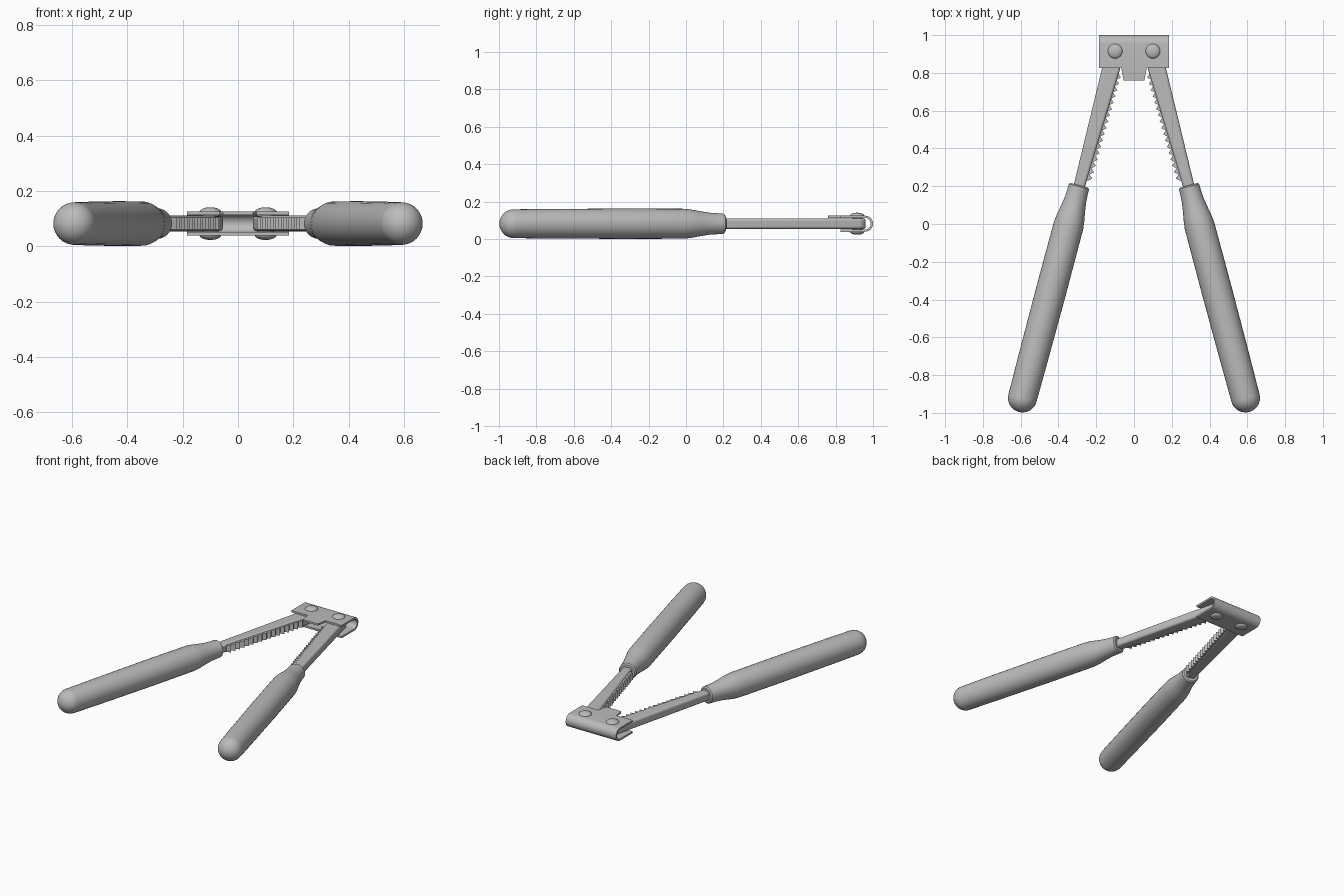
import bpy, bmesh, math
from mathutils import Matrix

cube = bpy.data.objects.get("Cube")
if cube:
    bpy.data.objects.remove(cube)

GREY = (0.5, 0.5, 0.5, 1)
metal = bpy.data.materials.new("plain_grey")
metal.use_nodes = True
metal.diffuse_color = GREY
metal.node_tree.nodes["Principled BSDF"].inputs["Base Color"].default_value = GREY

MID = 0.082                                  # height of the tool's mid plane
PIVOT = (0.10, 0.915)
SPLAY = math.atan2(0.49, 1.835)


def finish(bm, name, matrix=None, bevel=0.0, angle=35):
    if matrix:
        bm.transform(matrix)
    bmesh.ops.recalc_face_normals(bm, faces=bm.faces[:])
    mesh = bpy.data.meshes.new(name)
    bm.to_mesh(mesh)
    bm.free()
    mesh.materials.append(metal)
    obj = bpy.data.objects.new(name, mesh)
    bpy.context.collection.objects.link(obj)
    bpy.ops.object.select_all(action="DESELECT")
    obj.select_set(True)
    bpy.context.view_layer.objects.active = obj
    if bevel:
        mod = obj.modifiers.new("rounded_edges", "BEVEL")
        mod.width, mod.segments = bevel, 4
        mod.limit_method, mod.angle_limit = "ANGLE", math.radians(50)
    bpy.ops.object.shade_smooth_by_angle(angle=math.radians(angle))
    return obj


def prism(points, low, high):
    """Extrude an outline in x and y from low to high."""
    bm = bmesh.new()
    face = bm.faces.new([bm.verts.new((x, y, low)) for x, y in points])
    top = bmesh.ops.extrude_face_region(bm, geom=[face])["geom"]
    verts = [v for v in top if isinstance(v, bmesh.types.BMVert)]
    bmesh.ops.translate(bm, vec=(0, 0, high - low), verts=verts)
    return bm


def lathe(profile, steps):
    """Turn (radius, height) points around z."""
    bm = bmesh.new()
    verts = [bm.verts.new((r, 0, h)) for r, h in profile]
    edges = [bm.edges.new(pair) for pair in zip(verts, verts[1:])]
    bmesh.ops.spin(bm, geom=verts + edges, cent=(0, 0, 0), axis=(0, 0, 1),
                   angle=math.tau, steps=steps, use_merge=True)
    bmesh.ops.remove_doubles(bm, verts=bm.verts[:], dist=0.0001)
    return bm


def arc(cx, cy, r, start, end, n):
    turns = [math.radians(start + (end - start) * i / n) for i in range(n + 1)]
    return [(cx + r * math.cos(t), cy + r * math.sin(t)) for t in turns]


# Folded hinge bracket: a C section swept across the width
section = ([(0.825, 0.043)] + arc(0.957, 0, 0.043, 90, -90, 16) + [(0.825, -0.043)]
           + [(0.825, -0.031)] + arc(0.957, 0, 0.031, -90, 90, 16) + [(0.825, 0.031)])
# section axes (y, z, x) -> (x, y, z)
turn = Matrix(((0, 0, 1, 0), (1, 0, 0, 0), (0, 1, 0, MID), (0, 0, 0, 1)))
finish(prism(section, -0.185, 0.185), "hinge_bracket", turn)

# Tapered tab on the front edge of the upper plate
finish(prism([(-0.068, 0.83), (-0.055, 0.76), (0.055, 0.76), (0.068, 0.83)],
             MID + 0.031, MID + 0.043), "bracket_tab")

# Flat bar with a round eye at the pivot
shank = arc(0, 0, 0.046, 0, 180, 16) + [(-0.05, -0.1), (-0.03, -0.78), (0.028, -0.78)]

# Saw-toothed gripping strip
TEETH = 17
rack = [(0.0, -0.70), (0.0, -0.11)]
for i in range(TEETH * 2 + 1):
    t = i / (TEETH * 2)
    rack.append((-0.047 + 0.009 * t - (0.019 if i % 2 else 0), -0.11 - 0.59 * t))

# Grip profile from collar to domed end, measured from the pivot
grip = [(0, 0.735), (0.047, 0.735), (0.055, 0.742), (0.056, 0.77), (0.059, 0.82),
        (0.067, 0.87), (0.075, 0.915), (0.08, 0.955), (0.081, 1.3), (0.079, 1.7)]
grip += [(r, h) for r, h in arc(0, 1.9, 0.077, 0, 90, 10)]

# Domed rivet with heads above and below the plates
rivet = ([(0, -0.058)] + arc(0, -0.042, 0.039, 0, 0, 1)[:1]
         + [(0.03, -0.042), (0.03, 0.042), (0.039, 0.042)])
dome = [(0.039 * math.cos(a), 0.042 + 0.017 * math.sin(a))
        for a in [math.pi / 2 * i / 6 for i in range(7)]]
rivet = [(r, -h) for r, h in reversed(dome)] + [(0.028, -0.042), (0.028, 0.042)] + dome

for side, sign in (("left", 1), ("right", -1)):
    flip = Matrix.Diagonal((sign, 1, 1, 1))
    place = flip @ Matrix.Translation((*PIVOT, MID))
    arm = place @ Matrix.Rotation(SPLAY, 4, "Z")
    finish(prism(shank, -0.028, 0.029), side + "_shank", arm, bevel=0.014)
    finish(prism(rack, -0.022, 0.022), side + "_toothed_strip", arm, angle=20)
    finish(lathe(grip, 32), side + "_grip", arm @ Matrix.Rotation(math.pi / 2, 4, "X"))
    finish(lathe(rivet, 24), side + "_rivet", place)
